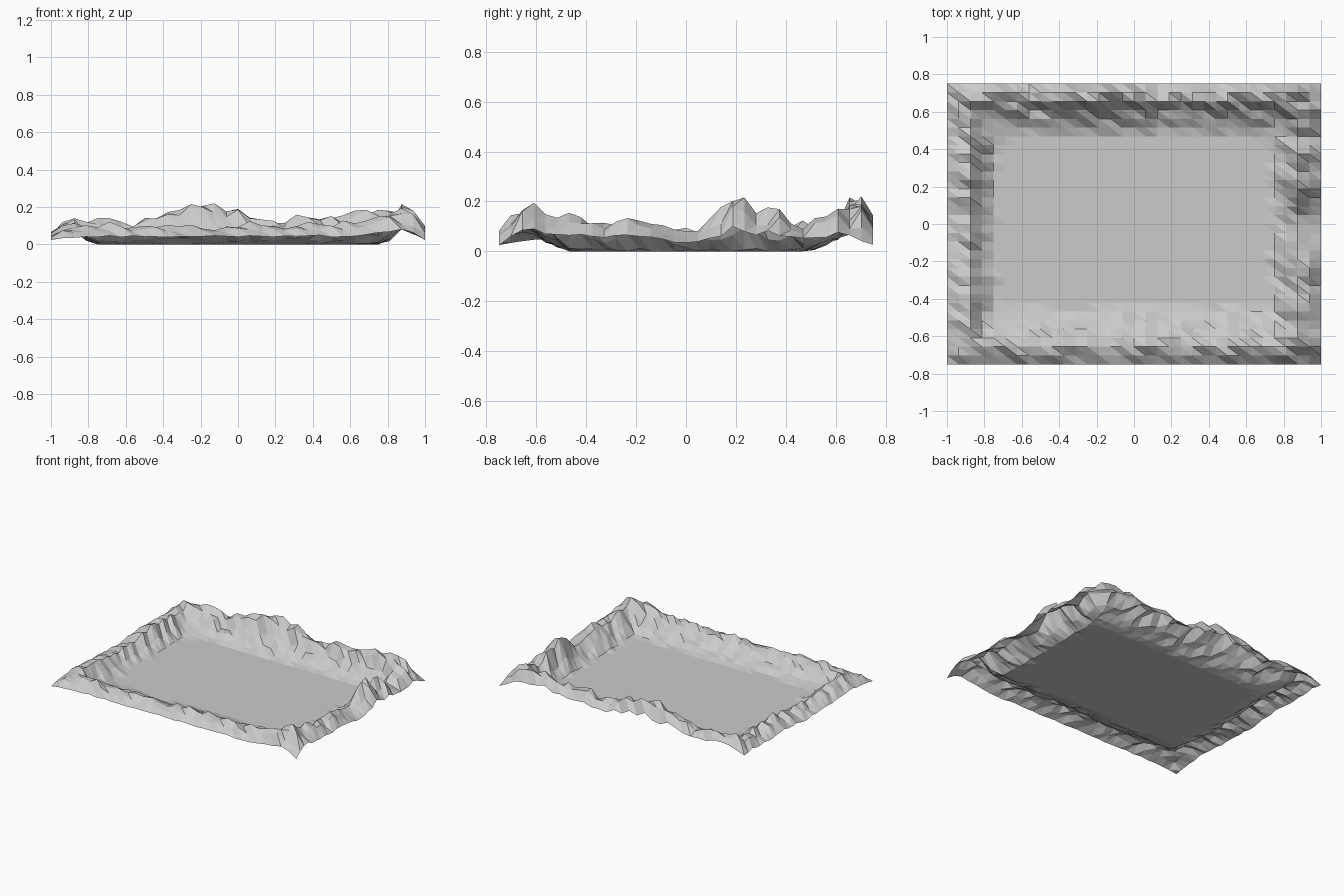
import bpy, bmesh, random

if "Cube" in bpy.data.objects:
    bpy.data.objects.remove(bpy.data.objects["Cube"])

random.seed(7)
N = 32                      # cells each way
HX, HY = 1.0, 0.75          # half sizes


def lerp_curve(pts, t):
    """Piecewise linear lookup in a sorted list of (position, value)."""
    if t <= pts[0][0]:
        return pts[0][1]
    for (a, va), (b, vb) in zip(pts, pts[1:]):
        if t <= b:
            return va + (vb - va) * (t - a) / (b - a)
    return pts[-1][1]


# Ridge heights along each side
back_ridge = [(-1, .11), (-.87, .14), (-.77, .145), (-.55, .125), (-.38, .185), (-.19, .22),
              (0, .185), (.12, .125), (.25, .13), (.31, .155), (.5, .145), (.62, .19),
              (.75, .18), (.81, .205), (.9, .14), (1, .05)]
front_ridge = [(-1, .06), (-.9, .10), (-.7, .115), (-.4, .11), (-.2, .10), (.08, .12),
               (.3, .105), (.5, .115), (.7, .14), (.87, .205), (1, .07)]
right_ridge = [(-.75, .06), (-.64, .2), (-.52, .16), (-.42, .16), (-.33, .115), (-.23, .15),
               (-.09, .1), (0, .08), (.09, .12), (.19, .21), (.28, .18), (.37, .17),
               (.47, .11), (.6, .17), (.75, .06)]
left_ridge = [(-.75, .07), (-.6, .12), (-.42, .13), (-.28, .11), (-.1, .09), (.05, .085),
              (.2, .13), (.37, .14), (.5, .11), (.65, .14), (.75, .12)]

# Cross-sections: share of the ridge height against distance from the edge
front_cut = [(0, .42), (.05, .72), (.1, 1), (.15, .75), (.2, .4), (.25, .16), (.31, 0)]
back_cut = [(0, .6), (.05, 1), (.1, .9), (.14, .52), (.19, .24), (.24, .08), (.27, 0)]
side_cut = [(0, .45), (.06, .75), (.12, 1), (.18, .45), (.22, .15), (.25, 0)]


def height(x, y):
    sides = [(front_ridge, front_cut, x, y + HY), (back_ridge, back_cut, x, HY - y),
             (left_ridge, side_cut, y, x + HX), (right_ridge, side_cut, y, HX - x)]
    vals = [lerp_curve(r, t) * lerp_curve(c, d + random.uniform(-.02, .02))
            for r, c, t, d in sides]
    z = max(vals)
    # the open border stays low, including where two sides meet
    border = [lerp_curve(r, t) * c[0][1] for r, c, t, d in sides if d < .001]
    if border:
        z = min(border)
    # rounded corners of the floor
    u, v = max(0, abs(x) - .4) / .4, max(0, abs(y) - .15) / .36
    corner = .03 * (u ** 2.5 + v ** 2.5 - 1)
    if not border:
        z = max(z, min(corner, .04))
    z *= random.uniform(.8, 1.13)
    return 0.0 if z < .004 else min(z, .22)


# Valley floor with a rocky rim, one triangulated sheet
bm = bmesh.new()
grid = []
for j in range(N + 1):
    row = []
    for i in range(N + 1):
        x, y = -HX + 2 * HX * i / N, -HY + 2 * HY * j / N
        row.append(bm.verts.new((x, y, height(x, y))))
    grid.append(row)
for j in range(N):
    for i in range(N):
        a, b = grid[j][i], grid[j][i + 1]
        c, d = grid[j + 1][i + 1], grid[j + 1][i]
        bm.faces.new((a, b, d))
        bm.faces.new((b, c, d))
mesh = bpy.data.meshes.new("valley_terrain")
bm.to_mesh(mesh)
bm.free()
bpy.context.collection.objects.link(bpy.data.objects.new("valley_terrain", mesh))
